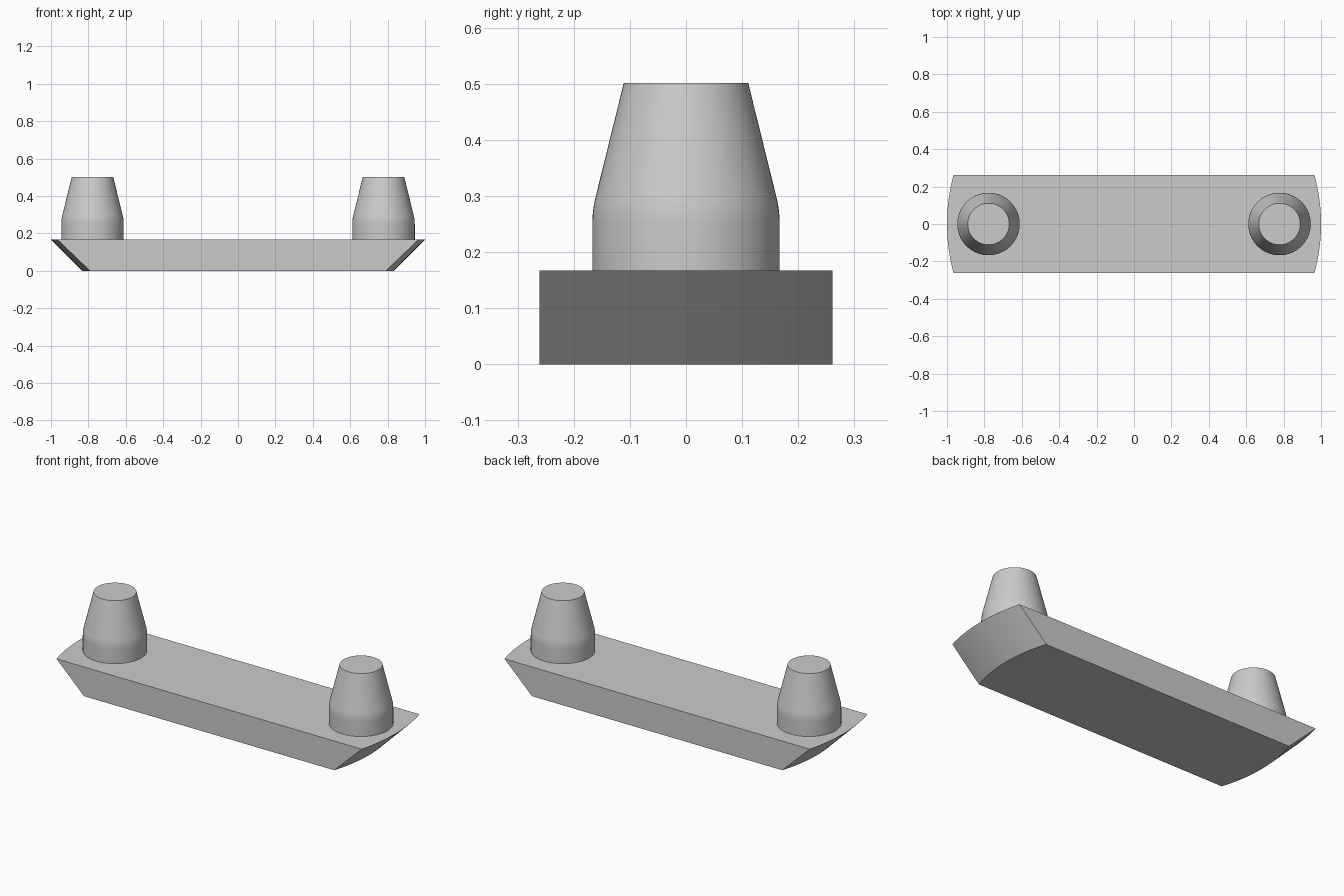
import bpy, bmesh, math

if "Cube" in bpy.data.objects:
    bpy.data.objects.remove(bpy.data.objects["Cube"])

grey = bpy.data.materials.new("light_grey")
grey.diffuse_color = (0.6, 0.6, 0.6, 1)
grey.use_nodes = True
grey.node_tree.nodes["Principled BSDF"].inputs["Base Color"].default_value = grey.diffuse_color


def finish(name, bm):
    bmesh.ops.recalc_face_normals(bm, faces=bm.faces)
    mesh = bpy.data.meshes.new(name)
    bm.to_mesh(mesh)
    bm.free()
    mesh.materials.append(grey)
    obj = bpy.data.objects.new(name, mesh)
    bpy.context.collection.objects.link(obj)
    bpy.ops.object.select_all(action='DESELECT')
    obj.select_set(True)
    bpy.context.view_layer.objects.active = obj
    bpy.ops.object.shade_smooth_by_angle(angle=math.radians(25))
    return obj


# Base bar: ends are slices of an inverted cone, so they bow out and undercut
HALF_WIDTH, TOP = 0.261, 0.167
bm = bmesh.new()
rings = []
for radius, z in ((0.833, 0), (1.0, TOP)):
    a = math.asin(HALF_WIDTH / radius)
    arc = [a * (i / 8 - 1) for i in range(17)]
    angles = arc + [math.pi + t for t in arc]
    rings.append([bm.verts.new((radius * math.cos(t), radius * math.sin(t), z)) for t in angles])
low, high = rings
n = len(low)
for i in range(n):
    j = (i + 1) % n
    bm.faces.new((low[i], low[j], high[j], high[i]))
bm.faces.new(low[::-1])
bm.faces.new(high)
finish("base_bar", bm)

# Pins: straight shank, rounded shoulder, tapered tip
slope = math.radians(13.9)
profile = [(0.167, TOP)]
for i in range(7):
    t = slope * i / 6
    profile.append((0.167 - 0.2 * (1 - math.cos(t)), 0.25 + 0.2 * math.sin(t)))
profile.append((0.111, 0.501))
SEGMENTS = 64
for side, x in (("left", -0.778), ("right", 0.778)):
    bm = bmesh.new()
    rings = [[bm.verts.new((x + r * math.cos(k * math.tau / SEGMENTS),
                            r * math.sin(k * math.tau / SEGMENTS), z))
              for k in range(SEGMENTS)] for r, z in profile]
    for a, b in zip(rings, rings[1:]):
        for k in range(SEGMENTS):
            m = (k + 1) % SEGMENTS
            bm.faces.new((a[k], a[m], b[m], b[k]))
    bm.faces.new(rings[0][::-1])
    bm.faces.new(rings[-1])
    finish(side + "_pin", bm)
